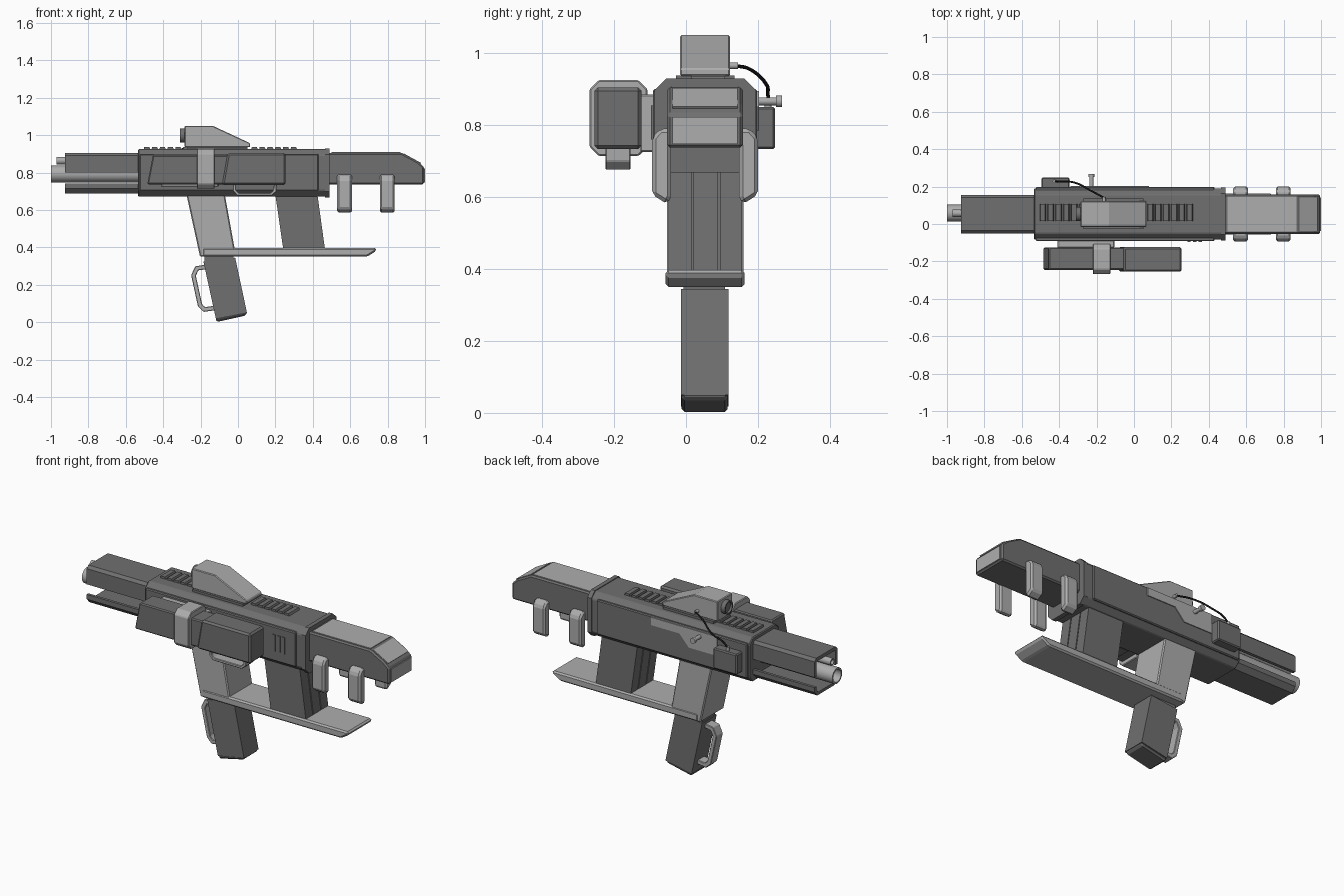
import bpy, bmesh, math
from mathutils import Vector, Matrix

if "Cube" in bpy.data.objects:
    bpy.data.objects.remove(bpy.data.objects["Cube"])

CY = 0.053  # centre plane of the main body


def material(name, v):
    m = bpy.data.materials.new(name)
    m.diffuse_color = (v, v, v, 1)
    m.use_nodes = True
    m.node_tree.nodes["Principled BSDF"].inputs["Base Color"].default_value = m.diffuse_color
    return m


DARK, LIGHT, BLACK = material("dark_grey", 0.16), material("light_grey", 0.42), material("black", 0.01)


def finish(name, bm, mat, bevel=0.0, smooth=False):
    bmesh.ops.recalc_face_normals(bm, faces=bm.faces)
    me = bpy.data.meshes.new(name)
    bm.to_mesh(me)
    bm.free()
    ob = bpy.data.objects.new(name, me)
    bpy.context.collection.objects.link(ob)
    me.materials.append(mat)
    if bevel:
        b = ob.modifiers.new("bevel", 'BEVEL')
        b.width, b.segments, b.limit_method = bevel, 1, 'ANGLE'
    if smooth:
        bpy.ops.object.select_all(action='DESELECT')
        ob.select_set(True)
        bpy.context.view_layer.objects.active = ob
        bpy.ops.object.shade_smooth_by_angle(angle=math.radians(35))
    return ob


def prism(name, pts, axis, a, b, mat=DARK, bevel=0.0):
    """Extrude a 2D profile along 'x' (points are y,z) or 'y' (points are x,z)."""
    bm = bmesh.new()
    at = (lambda p, t: (t, p[0], p[1])) if axis == 'x' else (lambda p, t: (p[0], t, p[1]))
    f = bm.faces.new([bm.verts.new(at(p, a)) for p in pts])
    r = bmesh.ops.extrude_face_region(bm, geom=[f])
    d = Vector(at((0, 0), b - a))
    bmesh.ops.translate(bm, vec=d, verts=[v for v in r['geom'] if isinstance(v, bmesh.types.BMVert)])
    return finish(name, bm, mat, bevel)


def box(name, x, y, z, mat=DARK, bevel=0.0):
    return prism(name, [(x[0], z[0]), (x[1], z[0]), (x[1], z[1]), (x[0], z[1])], 'y', y[0], y[1], mat, bevel)


def octagon(y, z, c):
    return [(y[0] + c, z[0]), (y[1] - c, z[0]), (y[1], z[0] + c), (y[1], z[1] - c),
            (y[1] - c, z[1]), (y[0] + c, z[1]), (y[0], z[1] - c), (y[0], z[0] + c)]


def rod(name, p, q, r, mat=LIGHT, bore=0.0, depth=0.1):
    """Cylinder from p to q, optionally bored out at the p end."""
    p, q = Vector(p), Vector(q)
    d = q - p
    M = Matrix.Translation((p + q) / 2) @ d.to_track_quat('Z', 'Y').to_matrix().to_4x4()
    bm = bmesh.new()
    bmesh.ops.create_cone(bm, cap_ends=True, segments=24, radius1=r, radius2=r, depth=d.length, matrix=M)
    if bore:
        bm.faces.ensure_lookup_table()
        end = min(bm.faces, key=lambda f: (f.calc_center_median() - p).length)
        bmesh.ops.inset_region(bm, faces=[end], thickness=r - bore)
        low = bmesh.ops.extrude_face_region(bm, geom=[end])['geom']
        bmesh.ops.translate(bm, vec=d.normalized() * depth,
                            verts=[v for v in low if isinstance(v, bmesh.types.BMVert)])
        if end.is_valid:
            bm.faces.remove(end)
    return finish(name, bm, mat, smooth=True)


def strap(name, path, t, y, mat=LIGHT):
    """Flat bent strip following an x,z path."""
    P = [Vector(p) for p in path]
    left, right = [], []
    for i, p in enumerate(P):
        d1 = (p - P[max(i - 1, 0)]).normalized() if i else (P[1] - p).normalized()
        d2 = (P[i + 1] - p).normalized() if i < len(P) - 1 else d1
        m = (d1 + d2).normalized()
        n = Vector((-m.y, m.x)) * (t / 2 / max(m.dot(d1), 0.5))
        left.append(p + n)
        right.append(p - n)
    return prism(name, left + right[::-1], 'y', y[0], y[1], mat, 0.003)


# Receiver with raised side panels and end rim
prism("receiver", octagon((-0.083, 0.19), (0.672, 0.925), 0.032), 'x', -0.535, 0.485, DARK, 0.005)
prism("receiver_rim", octagon((-0.087, 0.194), (0.668, 0.929), 0.032), 'x', 0.465, 0.49, DARK)
for i, y in enumerate([(-0.092, -0.07), (0.17, 0.198)]):
    box(f"side_panel_{i}", (-0.525, 0.43), y, (0.702, 0.9), DARK, 0.005)
for i in range(3):
    box(f"side_vent_{i}", (0.285 + i * 0.03, 0.303 + i * 0.03), (-0.097, -0.08), (0.76, 0.855))

# Top cooling slats
for i in range(6):
    for j, x0 in enumerate((-0.505, 0.07)):
        x = x0 + i * 0.042
        prism(f"top_slat_{j}_{i}", [(x, 0.92), (x + 0.038, 0.92), (x + 0.03, 0.937), (x + 0.004, 0.937)],
              'y', 0.015, 0.108)

# Stock with light cover plates
prism("stock", [(0.48, 0.737), (0.995, 0.737), (0.995, 0.83), (0.96, 0.86), (0.875, 0.905), (0.48, 0.905)],
      'y', -0.053, 0.158, DARK, 0.008)
box("stock_top_plate", (0.5, 0.87), (-0.04, 0.146), (0.89, 0.909), LIGHT)
prism("stock_slope_plate", [(0.885, 0.89), (0.885, 0.903), (0.98, 0.851), (0.97, 0.84)], 'y', -0.037, 0.143, LIGHT)
box("stock_end_plate", (0.98, 1.0), (-0.037, 0.143), (0.747, 0.822), LIGHT)

# Stock prongs, mirrored about the centre plane
for i, x in enumerate((0.53, 0.758)):
    for j, s in enumerate((-1, 1)):
        prof = [(CY + s * a, z) for a, z in
                [(0.095, 0.79), (0.125, 0.79), (0.147, 0.765), (0.147, 0.607), (0.105, 0.58), (0.095, 0.6)]]
        prism(f"stock_prong_{i}_{j}", prof, 'x', x, x + 0.08, LIGHT, 0.01)

# Muzzle: shroud open below, tray, barrels
prism("muzzle_shroud", [(-0.05, 0.8), (-0.05, 0.89), (-0.035, 0.905), (0.141, 0.905), (0.156, 0.89), (0.156, 0.8),
                        (0.138, 0.8), (0.138, 0.885), (-0.032, 0.885), (-0.032, 0.8)], 'x', -0.925, -0.52)
prism("muzzle_tray", [(-0.05, 0.742), (-0.05, 0.715), (-0.025, 0.688), (0.131, 0.688), (0.156, 0.715),
                      (0.156, 0.742), (0.14, 0.742), (0.14, 0.722), (0.122, 0.705), (-0.016, 0.705),
                      (-0.034, 0.722), (-0.034, 0.742)], 'x', -0.925, -0.52)
rod("barrel", (-1, CY + 0.005, 0.793), (-0.52, CY + 0.005, 0.793), 0.045, LIGHT, 0.036, 0.25)
rod("upper_tube", (-0.97, CY + 0.005, 0.864), (-0.52, CY + 0.005, 0.864), 0.02, LIGHT, 0.013, 0.1)

# Grip frame, lower bar and rear strut
prism("grip_frame", [(-0.275, 0.68), (-0.07, 0.68), (-0.012, 0.36), (-0.02, 0.35), (-0.203, 0.35)],
      'y', -0.053, 0.16, LIGHT, 0.006)
prism("lower_bar", [(-0.19, 0.35), (0.69, 0.35), (0.738, 0.38), (0.738, 0.397), (-0.19, 0.397)],
      'y', -0.057, 0.163, LIGHT, 0.009)
for i, (a, b, inset) in enumerate([(-0.048, 0.015, 0), (0.021, 0.088, 0), (0.094, 0.155, 0), (-0.03, 0.14, 0.008)]):
    prism(f"rear_strut_{i}", [(0.2 + inset, 0.68), (0.425 - inset, 0.68), (0.465 - inset, 0.39), (0.242 + inset, 0.39)],
          'y', a, b)

# Handle below the frame with base cap and hand guard
box("handle_neck", (-0.18, -0.025), (-0.007, 0.108), (0.32, 0.36))
prism("handle", [(-0.185, 0.325), (-0.015, 0.345), (0.048, 0.05), (-0.118, 0.018)], 'y', -0.014, 0.118)
prism("handle_base", [(-0.121, 0.022), (0.048, 0.056), (0.043, 0.036), (-0.113, 0.001)],
      'y', -0.012, 0.116, DARK, 0.008)
strap("hand_guard", [(-0.16, 0.297), (-0.22, 0.288), (-0.238, 0.25), (-0.203, 0.09), (-0.18, 0.068), (-0.11, 0.078)],
      0.024, (0.022, 0.082))

# Side-mounted box, its clamp, mount and loop
prism("side_box_front", [(-0.455, 0.893), (-0.05, 0.893), (-0.05, 0.737), (-0.485, 0.737)],
      'y', -0.245, -0.125, DARK, 0.006)
prism("side_box_rear", [(-0.055, 0.905), (0.255, 0.905), (0.255, 0.733), (-0.085, 0.733)],
      'y', -0.255, -0.123, DARK, 0.01)
prism("side_box_clamp", octagon((-0.268, -0.107), (0.714, 0.925), 0.025), 'x', -0.22, -0.125, LIGHT, 0.004)
box("side_box_mount", (-0.41, -0.105), (-0.127, -0.08), (0.725, 0.885), LIGHT, 0.004)
strap("side_box_loop", [(-0.02, 0.745), (-0.018, 0.703), (0.0, 0.684), (0.178, 0.684), (0.198, 0.703), (0.2, 0.745)],
      0.016, (-0.224, -0.154))

# Sight with base, lens and cable
box("sight_base", (-0.27, 0.05), (-0.028, 0.135), (0.92, 0.938), DARK)
prism("sight", [(-0.285, 1.05), (-0.135, 1.05), (0.065, 0.957), (0.065, 0.936), (-0.285, 0.936)],
      'y', -0.016, 0.122, LIGHT, 0.004)
rod("sight_lens", (-0.31, CY, 0.998), (-0.27, CY, 0.998), 0.038, DARK, 0.03, 0.012)
rod("cable_plug", (-0.16, 0.11, 0.965), (-0.16, 0.145, 0.965), 0.009)
cu = bpy.data.curves.new("cable", 'CURVE')
cu.dimensions, cu.bevel_depth, cu.bevel_resolution = '3D', 0.005, 2
sp = cu.splines.new('BEZIER')
path = [(-0.16, 0.14, 0.965), (-0.23, 0.178, 0.955), (-0.32, 0.222, 0.915), (-0.41, 0.228, 0.88), (-0.43, 0.228, 0.84)]
sp.bezier_points.add(len(path) - 1)
for bp, co in zip(sp.bezier_points, path):
    bp.co = co
    bp.handle_left_type = bp.handle_right_type = 'AUTO'
cu.materials.append(BLACK)
bpy.context.collection.objects.link(bpy.data.objects.new("cable", cu))

# Rear-side battery box, cover plate and knob
box("cable_box", (-0.495, -0.345), (0.19, 0.248), (0.733, 0.85), DARK, 0.006)
rod("cable_socket", (-0.425, 0.228, 0.84), (-0.425, 0.228, 0.87), 0.01)
prism("bolt_cover", [(0.08, 0.895), (0.08, 0.85), (-0.1, 0.85), (-0.16, 0.785), (-0.34, 0.785), (-0.34, 0.895)],
      'y', 0.19, 0.203, LIGHT)
rod("bolt_stem", (-0.228, 0.19, 0.866), (-0.228, 0.255, 0.866), 0.011)
rod("bolt_knob", (-0.228, 0.25, 0.866), (-0.228, 0.267, 0.866), 0.016)
